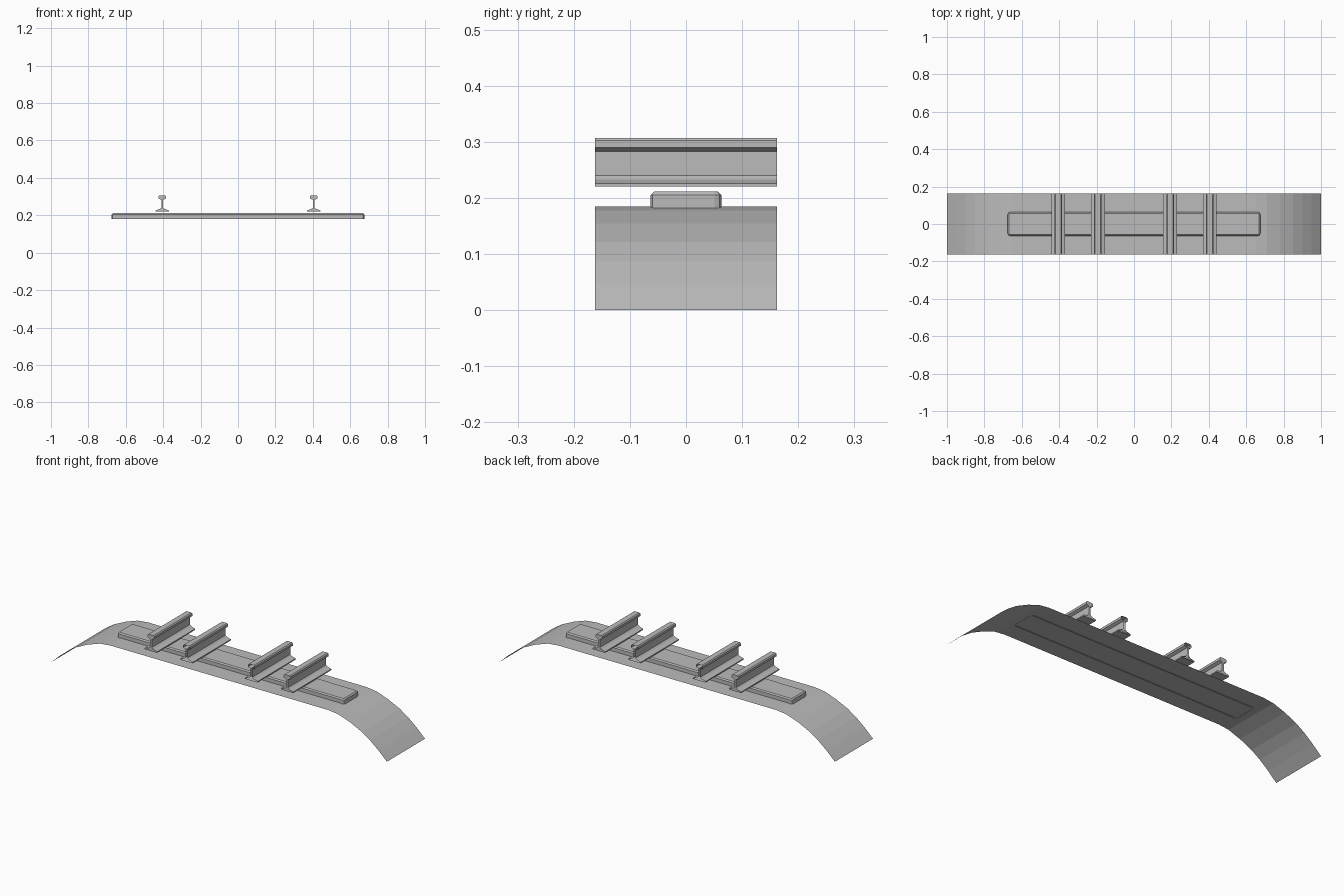
import bpy, bmesh

cube = bpy.data.objects.get("Cube")
if cube:
    bpy.data.objects.remove(cube, do_unlink=True)

grey = bpy.data.materials.new("plain_grey")
grey.use_nodes = True
COLOUR = (0.5, 0.5, 0.5, 1)
grey.diffuse_color = COLOUR
grey.node_tree.nodes["Principled BSDF"].inputs["Base Color"].default_value = COLOUR

HALF_DEPTH = 0.162
BED_TOP = 0.185


def finish(name, bm):
    mesh = bpy.data.meshes.new(name)
    bm.to_mesh(mesh)
    bm.free()
    mesh.materials.append(grey)
    obj = bpy.data.objects.new(name, mesh)
    bpy.context.collection.objects.link(obj)
    return obj


def extrude_profile(name, points, closed=True, capped=False):
    """Sweep an x-z profile along y."""
    bm = bmesh.new()
    front = [bm.verts.new((x, -HALF_DEPTH, z)) for x, z in points]
    back = [bm.verts.new((x, HALF_DEPTH, z)) for x, z in points]
    n = len(points)
    for i in range(n if closed else n - 1):
        j = (i + 1) % n
        bm.faces.new((front[i], front[j], back[j], back[i]))
    if capped:
        bm.faces.new(front[::-1])
        bm.faces.new(back)
    if closed:
        bmesh.ops.recalc_face_normals(bm, faces=bm.faces)
    return finish(name, bm)


def plate(name, x, width, depth, z):
    bm = bmesh.new()
    corners = [(-1, -1), (1, -1), (1, 1), (-1, 1)]
    bm.faces.new([bm.verts.new((x + a * width / 2, b * depth / 2, z)) for a, b in corners])
    return finish(name, bm)


# Ballast bed: a thin sheet with rounded shoulders
shoulder = [(0.65, BED_TOP), (0.71, 0.178), (0.78, 0.154), (0.85, 0.121),
            (0.9, 0.088), (0.95, 0.047), (1.0, 0.0)]
bed_line = [(-x, z) for x, z in reversed(shoulder)] + shoulder
extrude_profile("ballast_bed", bed_line, closed=False)

# Sleeper: block with bevelled corners and upper edges, open underneath
bm = bmesh.new()
bmesh.ops.create_cube(bm, size=1)
for v in bm.verts:
    v.co.x *= 1.35
    v.co.y *= 0.126
    v.co.z = 0.211 if v.co.z > 0 else 0.181
upright = [e for e in bm.edges if abs(e.verts[0].co.z - e.verts[1].co.z) > 0.01]
bmesh.ops.bevel(bm, geom=upright, offset=0.012, segments=2, profile=0.5, affect='EDGES')
rim = [e for e in bm.edges if all(v.co.z > 0.21 for v in e.verts)]
bmesh.ops.bevel(bm, geom=rim, offset=0.006, segments=1, affect='EDGES')
for v in bm.verts:
    if v.co.z < 0.19:
        v.co.z = BED_TOP if abs(v.co.x) < 0.65 else 0.181
bmesh.ops.delete(bm, geom=[f for f in bm.faces if f.normal.z < -0.5], context='FACES_ONLY')
finish("sleeper", bm)

# Rails: outer running rails are solid, inner check rails are open at the ends
half_rail = [(0.037, 0.22), (0.037, 0.226), (0.014, 0.233), (0.005, 0.24),
             (0.005, 0.283), (0.02, 0.29), (0.02, 0.302), (0.015, 0.307)]
rail = half_rail + [(-x, z) for x, z in reversed(half_rail)]
for side, s in (("left", 1), ("right", -1)):
    for kind, x, capped in (("running_rail", 0.405, True), ("check_rail", 0.193, False)):
        extrude_profile(f"{side}_{kind}", [(x * s + px, z) for px, z in rail], capped=capped)
    plate(f"{side}_running_plate", 0.403 * s, 0.21, 0.114, 0.2125)
    plate(f"{side}_check_plate", 0.193 * s, 0.13, 0.084, 0.2135)
